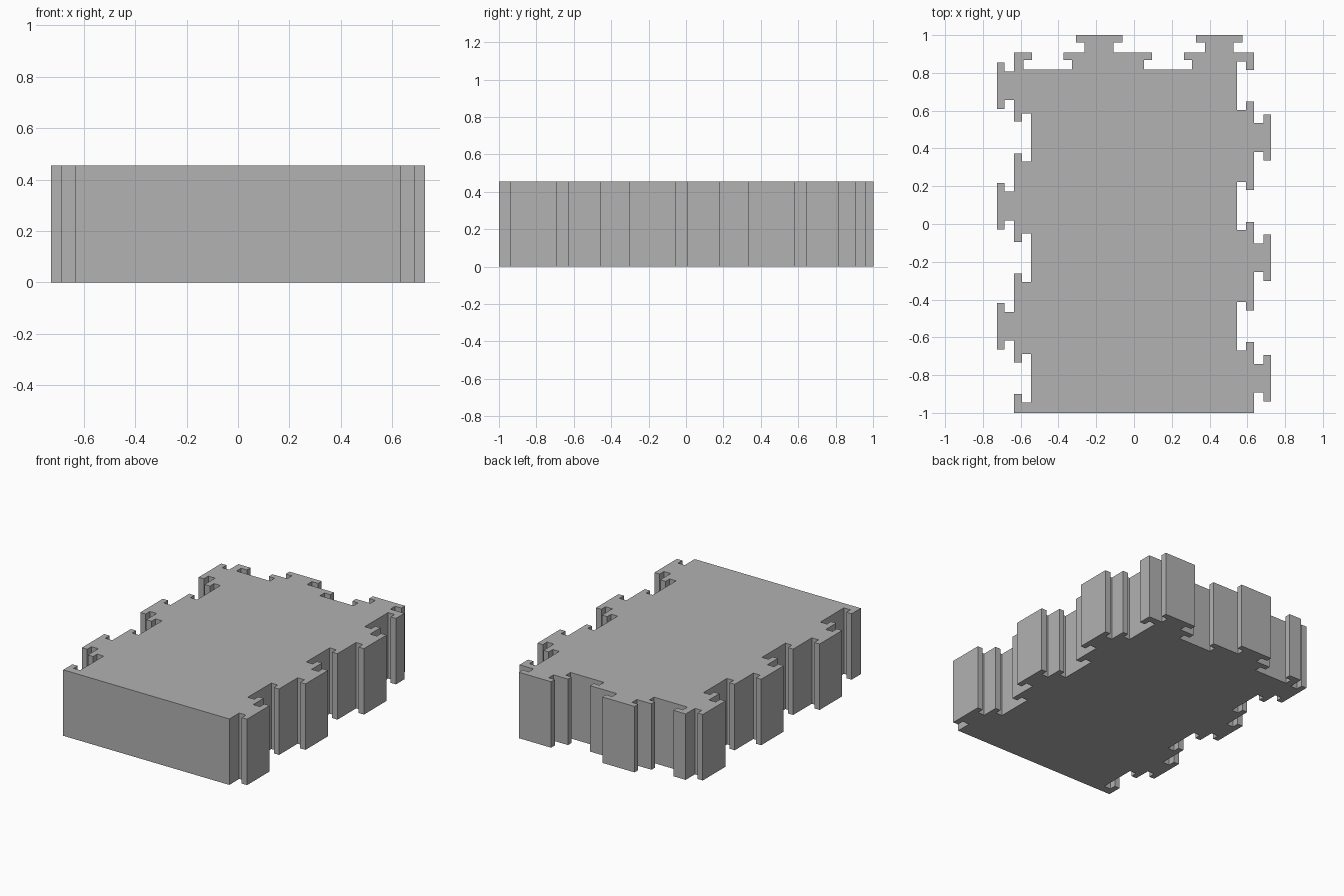
import bpy
import bmesh
from mathutils import Vector

cube = bpy.data.objects.get("Cube")
if cube:
    bpy.data.objects.remove(cube)

HEIGHT = 0.455
EDGE, FRONT, BACK = 0.634, -1.0, 0.909

# Side positions: where one side has tabs the opposite side has sockets
LOW_ROW = (-0.816, -0.179, 0.458)
HIGH_ROW = (-0.542, 0.095, 0.732)
BACK_TABS = (-0.185, 0.451)
BACK_SOCKETS = (-0.457, 0.18)

# Half widths and depths: (neck half, head half, neck depth, full depth)
TAB = (0.076, 0.123, 0.052, 0.0925)
SOCKET = (0.084, 0.128, -0.04, -0.09)


def connector(centre, shape):
    """T-shaped step path as (distance along, offset outward) pairs."""
    neck, head, shallow, deep = shape
    half = [(-neck, 0), (-neck, shallow), (-head, shallow), (-head, deep)]
    path = half + [(-a, o) for a, o in reversed(half)]
    return [(centre + a, o) for a, o in path]


def side_path(tabs, sockets):
    """All connectors of one side in increasing order."""
    parts = [(c, TAB) for c in tabs] + [(c, SOCKET) for c in sockets]
    return [p for c, s in sorted(parts) for p in connector(c, s)]


# Outline, counter-clockwise from the front edge
outline = [(-EDGE, FRONT), (EDGE, FRONT)]
outline += [(EDGE + o, a) for a, o in side_path(LOW_ROW, HIGH_ROW)]
outline += [(EDGE, BACK)]
outline += [(a, BACK + o) for a, o in reversed(side_path(BACK_TABS, BACK_SOCKETS))]
outline += [(-EDGE, BACK)]
outline += [(-EDGE - o, a) for a, o in reversed(side_path(HIGH_ROW, LOW_ROW))]

# Slab extruded straight up from the outline
bm = bmesh.new()
base = bm.faces.new([bm.verts.new((x, y, 0)) for x, y in outline])
result = bmesh.ops.extrude_face_region(bm, geom=[base], use_keep_orig=True)
top_verts = [g for g in result["geom"] if isinstance(g, bmesh.types.BMVert)]
bmesh.ops.translate(bm, verts=top_verts, vec=Vector((0, 0, HEIGHT)))
bmesh.ops.recalc_face_normals(bm, faces=bm.faces)

mesh = bpy.data.meshes.new("interlocking_panel")
bm.to_mesh(mesh)
bm.free()
panel = bpy.data.objects.new("interlocking_panel", mesh)
bpy.context.collection.objects.link(panel)

# Single plain grey
grey = bpy.data.materials.new("plain_grey")
grey.use_nodes = True
colour = (0.445, 0.445, 0.445, 1)
grey.diffuse_color = colour
grey.node_tree.nodes["Principled BSDF"].inputs["Base Color"].default_value = colour
mesh.materials.append(grey)
